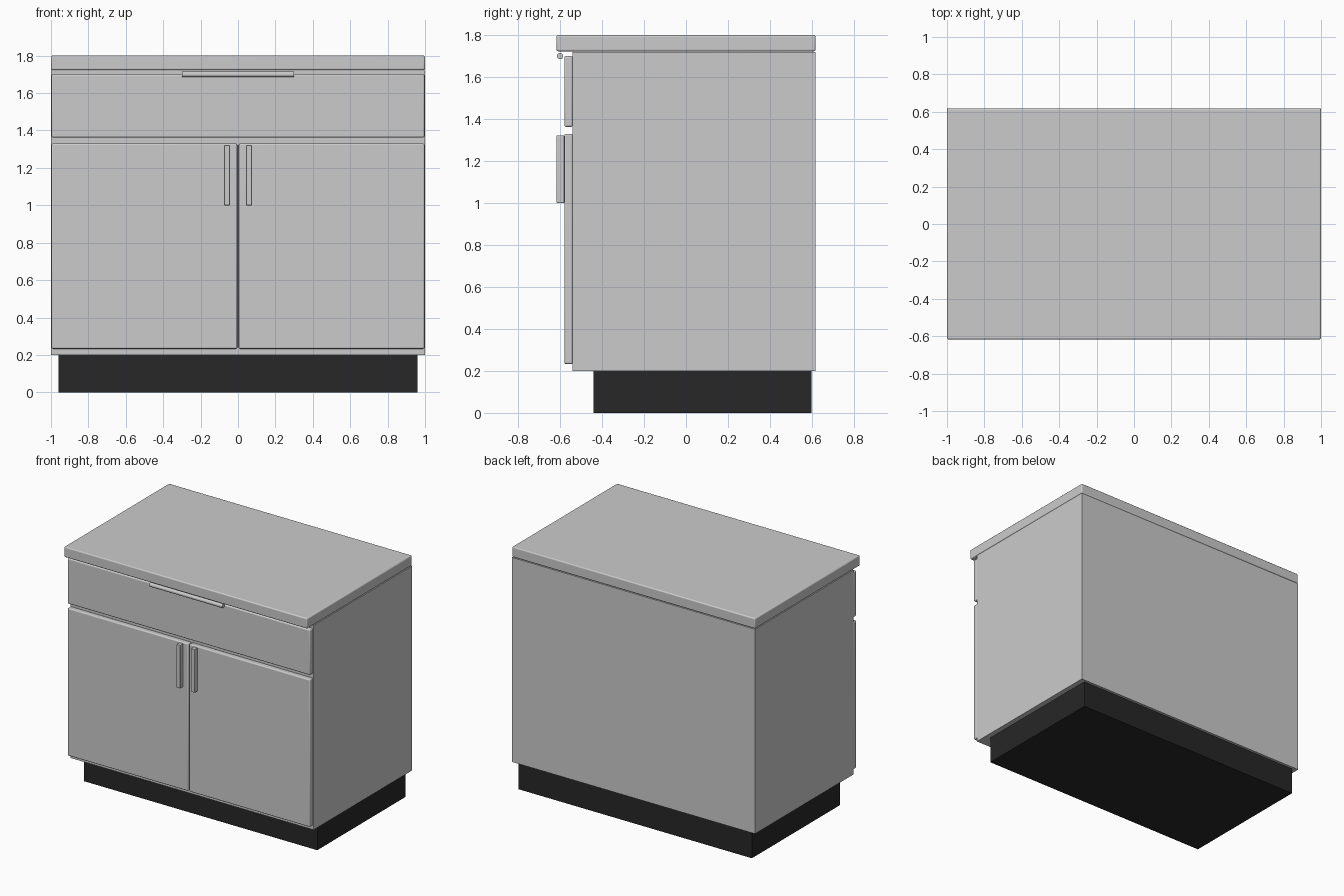
import bpy, math

if "Cube" in bpy.data.objects:
    bpy.data.objects.remove(bpy.data.objects["Cube"])


def finish(obj, bevel):
    if bevel:
        mod = obj.modifiers.new("bevel", 'BEVEL')
        mod.width = bevel
        mod.segments = 3
        mod.limit_method = 'ANGLE'
    bpy.ops.object.shade_smooth_by_angle(angle=math.radians(35))


def box(name, x, y, z, bevel=0.0):
    """Box from (min, max) ranges on each axis."""
    lo, hi = zip(x, y, z)
    bpy.ops.mesh.primitive_cube_add(size=1, location=[(a + b) / 2 for a, b in zip(lo, hi)])
    obj = bpy.context.object
    obj.name = name
    obj.scale = [b - a for a, b in zip(lo, hi)]
    bpy.ops.object.transform_apply(location=False, rotation=False, scale=True)
    finish(obj, bevel)
    return obj


# Recessed dark plinth
plinth = box("plinth", (-0.96, 0.96), (-0.44, 0.597), (0, 0.2))
dark = bpy.data.materials.new("dark_plinth")
dark.diffuse_color = (0.02, 0.02, 0.021, 1)
dark.use_nodes = True
dark.node_tree.nodes["Principled BSDF"].inputs["Base Color"].default_value = dark.diffuse_color
plinth.data.materials.append(dark)

# Carcass and worktop
box("cabinet_body", (-1, 1), (-0.54, 0.617), (0.2, 1.72))
box("worktop", (-1, 1), (-0.617, 0.617), (1.723, 1.8), 0.008)

# Wide drawer front with a round bar handle
box("drawer_front", (-0.997, 0.997), (-0.58, -0.54), (1.363, 1.7), 0.008)
bpy.ops.mesh.primitive_cylinder_add(vertices=32, radius=0.015, depth=0.6,
                                    location=(0, -0.6, 1.7),
                                    rotation=(0, math.pi / 2, 0))
bpy.context.object.name = "drawer_handle"
finish(bpy.context.object, 0.0)

# Pair of doors with upright pulls
for side, s in (("left", -1), ("right", 1)):
    box(f"{side}_door", sorted((s * 0.004, s * 0.997)), (-0.58, -0.54), (0.233, 1.33), 0.008)
    box(f"{side}_door_handle", sorted((s * 0.043, s * 0.075)), (-0.617, -0.58), (1.0, 1.322), 0.004)
